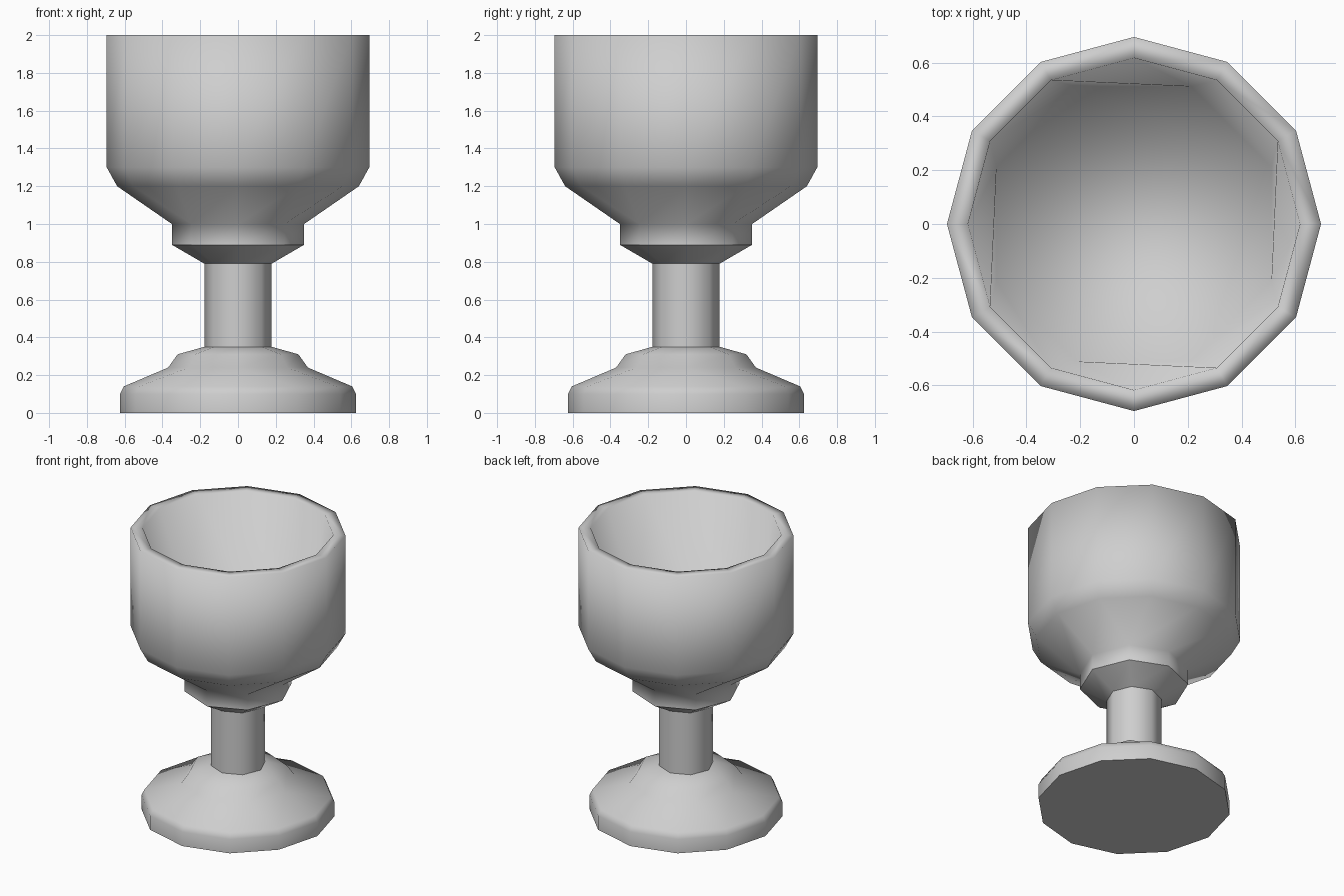
import bpy, bmesh, math

cube = bpy.data.objects.get("Cube")
if cube:
    bpy.data.objects.remove(cube, do_unlink=True)

grey = bpy.data.materials.new("mid_grey")
grey.use_nodes = True
colour = (0.62, 0.62, 0.62, 1)
grey.diffuse_color = colour
grey.node_tree.nodes["Principled BSDF"].inputs["Base Color"].default_value = colour


def ring(bm, sides, r, z, turn=0):
    """A ring of vertices about z, turned by a fraction of one side."""
    angles = [math.tau * (k + turn) / sides for k in range(sides)]
    return [bm.verts.new((r * math.cos(a), r * math.sin(a), z)) for a in angles]


def stitch(bm, low, high):
    """Join two rings about z, which may differ in number of sides."""
    n, m = len(low), len(high)
    i = j = 0
    while i < n or j < m:
        step_low = (i + 1) * m <= (j + 1) * n
        step_high = (j + 1) * n <= (i + 1) * m
        corners = [low[i % n]]
        if step_low:
            corners.append(low[(i + 1) % n])
        if step_high:
            corners.append(high[(j + 1) % m])
        corners.append(high[j % m])
        bm.faces.new(corners)
        i += step_low
        j += step_high


def lathe(name, profile, sharp_heights=(), cap_low=False, cap_high=False):
    """Turn a profile of (sides, radius, height) rings about z."""
    bm = bmesh.new()
    rings = [ring(bm, *spec) for spec in profile]
    for low, high in zip(rings, rings[1:]):
        stitch(bm, low, high)
    if cap_low:
        bm.faces.new(rings[0][::-1])
    if cap_high:
        bm.faces.new(rings[-1])
    for f in bm.faces:
        f.smooth = True
    # Hard creases around chosen rings
    for e in bm.edges:
        a, b = (v.co.z for v in e.verts)
        if abs(a - b) < 1e-5 and any(abs(a - h) < 1e-4 for h in sharp_heights):
            e.smooth = False
    mesh = bpy.data.meshes.new(name)
    bm.to_mesh(mesh)
    bm.free()
    mesh.materials.append(grey)
    obj = bpy.data.objects.new(name, mesh)
    bpy.context.collection.objects.link(obj)
    return obj


# Foot: wide disc with an octagonal step narrowing to the stem
lathe("foot", [(12, 0.625, 0), (12, 0.625, 0.10), (12, 0.605, 0.14), (8, 0.37, 0.24),
               (8, 0.32, 0.31), (8, 0.178, 0.35)], (0,), cap_low=True)

# Stem: slim octagonal column
lathe("stem", [(8, 0.178, 0.35), (8, 0.178, 0.79)])

# Cup: octagonal collar, outer wall, flat rim, then inner wall and flat floor
lathe("cup", [(8, 0.178, 0.79), (8, 0.35, 0.89), (8, 0.35, 1.0),
              (12, 0.64, 1.2), (12, 0.695, 1.3), (12, 0.695, 2.0),
              (12, 0.617, 2.0), (8, 0.553, 1.2, -0.5)],
      (0.89,), cap_high=True)
